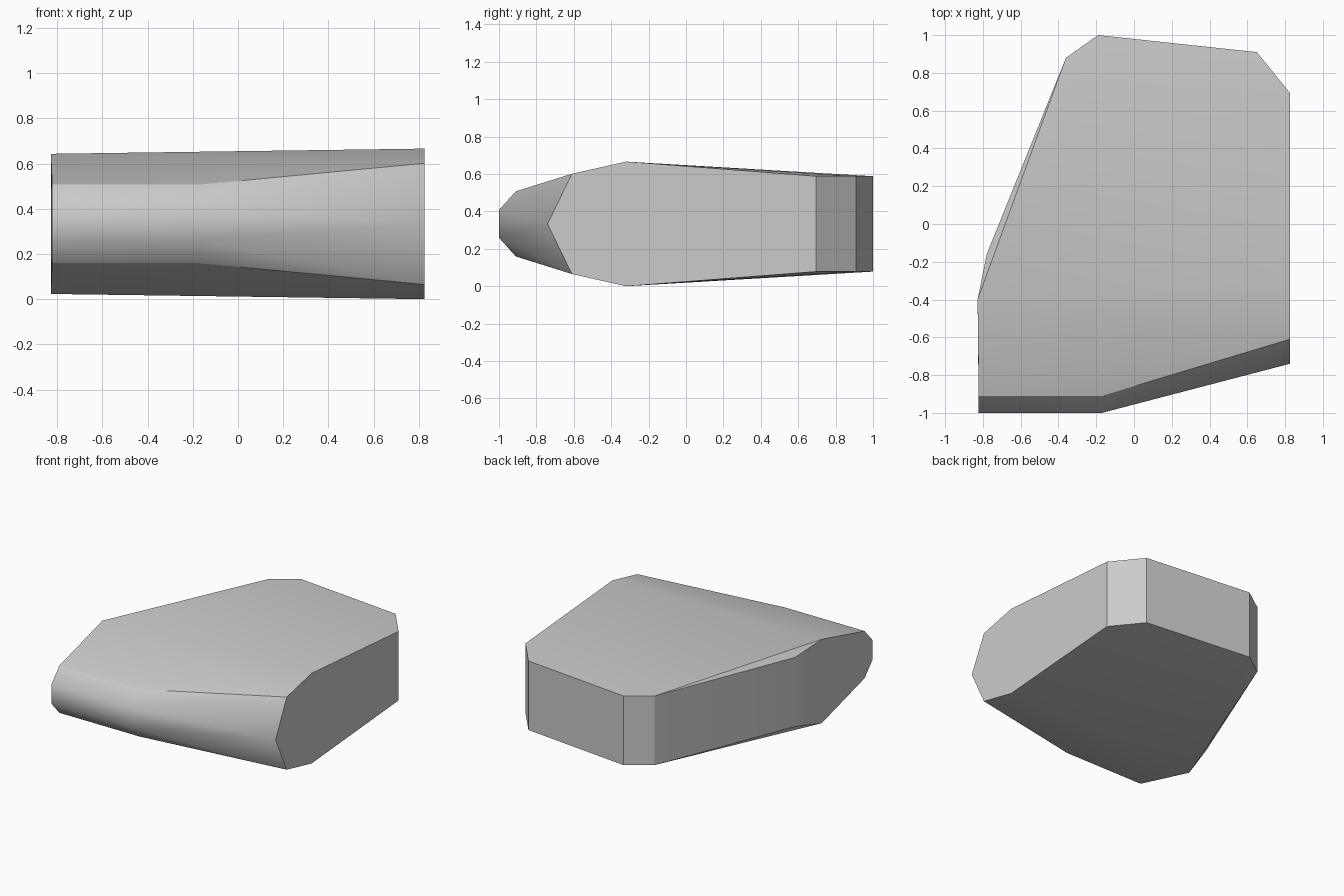
import bpy, bmesh, math

cube = bpy.data.objects.get("Cube")
if cube:
    bpy.data.objects.remove(cube, do_unlink=True)

# One stone-grey material
grey = bpy.data.materials.new("stone grey")
grey.use_nodes = True
colour = (0.6, 0.6, 0.6, 1)
grey.diffuse_color = colour
grey.node_tree.nodes["Principled BSDF"].inputs["Base Color"].default_value = colour

MID = 0.333   # height of the symmetry plane

# Upper corners as x, y, half height; each is mirrored below the plane
corners = [
    # left end and bevelled front edge
    (-0.828, -0.40, 0.310), (-0.822, -0.91, 0.174), (-0.822, -1.0, 0.074),
    (-0.17, -0.91, 0.174), (-0.17, -1.0, 0.074),
    # right end and its pointed nose
    (0.825, -0.32, 0.333), (0.825, -0.61, 0.268), (0.825, -0.74, 0.0),
    # back wall corners
    (0.825, 0.695, 0.255), (0.65, 0.91, 0.255), (-0.19, 1.0, 0.255),
    (-0.36, 0.88, 0.255), (-0.78, -0.16, 0.255),
]

bm = bmesh.new()
for x, y, h in corners:
    for s in ((1, -1) if h else (1,)):
        bm.verts.new((x, y, MID + s * h))
bmesh.ops.convex_hull(bm, input=bm.verts[:])
bmesh.ops.dissolve_limit(bm, angle_limit=math.radians(0.3),
                         verts=bm.verts[:], edges=bm.edges[:])
bmesh.ops.recalc_face_normals(bm, faces=bm.faces[:])

# Smooth gentle creases and the rounded nose, keep the other edges sharp
for f in bm.faces:
    f.smooth = True
for e in bm.edges:
    angle = math.degrees(e.calc_face_angle(0))
    nose = all(v.co.y < -0.7 and abs(v.co.z - MID) < 0.09 for v in e.verts)
    e.smooth = angle < 30 or (nose and angle < 60)

mesh = bpy.data.meshes.new("wedge_block")
bm.to_mesh(mesh)
bm.free()
mesh.materials.append(grey)
block = bpy.data.objects.new("wedge_block", mesh)
bpy.context.collection.objects.link(block)
